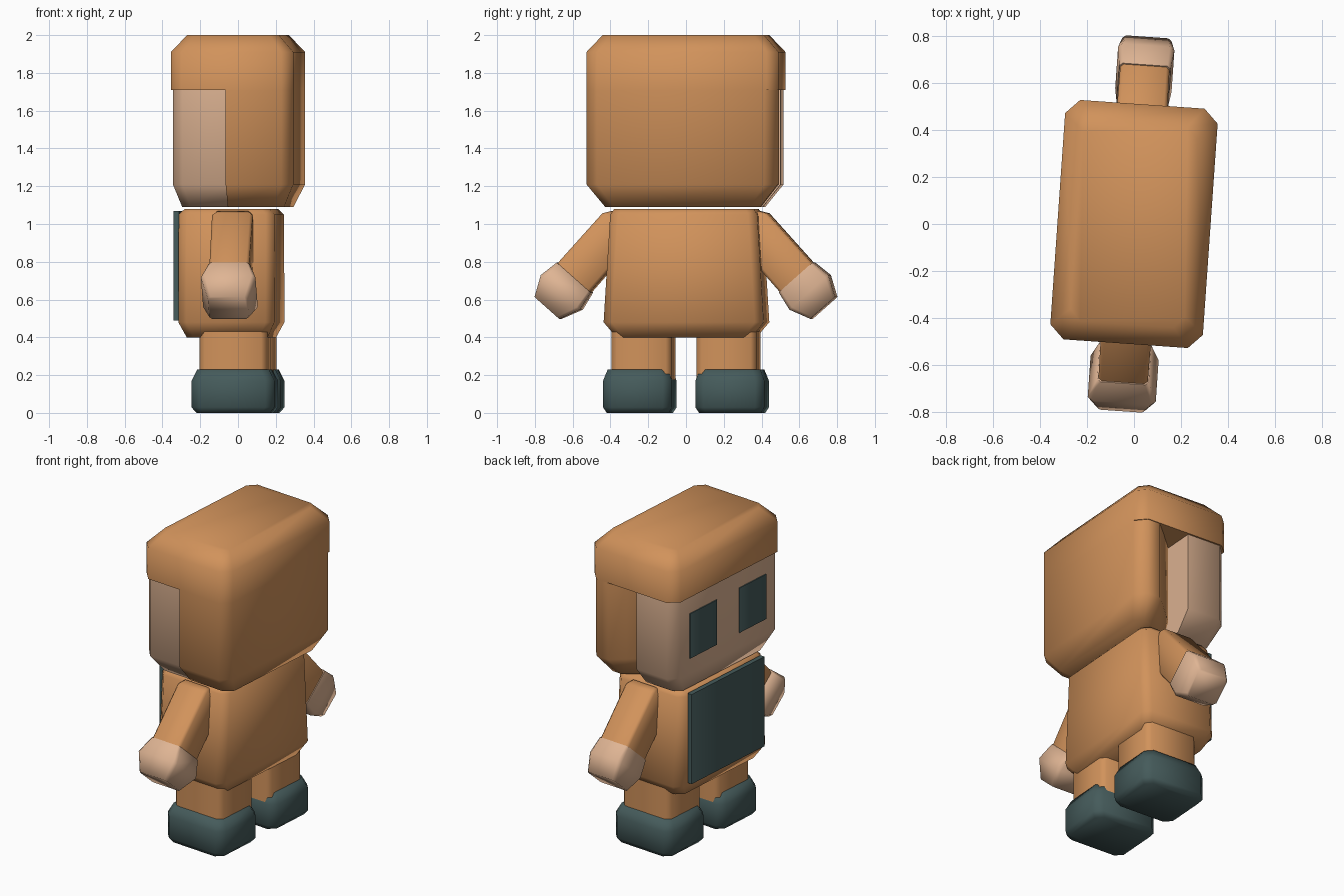
import bpy, bmesh, math
from mathutils import Matrix, Vector

cube = bpy.data.objects.get("Cube")
if cube:
    bpy.data.objects.remove(cube, do_unlink=True)


def material(name, rgb):
    m = bpy.data.materials.new(name)
    m.use_nodes = True
    col = (*rgb, 1)
    m.diffuse_color = col
    bsdf = next(n for n in m.node_tree.nodes if n.type == 'BSDF_PRINCIPLED')
    bsdf.inputs["Base Color"].default_value = col
    bsdf.inputs["Roughness"].default_value = 0.8
    return m


orange = material("orange fur", (0.64, 0.29, 0.105))
skin = material("light skin", (0.74, 0.46, 0.295))
dark = material("dark slate", (0.06, 0.105, 0.105))

# The whole figure is turned slightly about the vertical axis
TURN = Matrix.Rotation(math.radians(-4), 4, 'Z')


def octagon(hx, hy, c, cx=0, cy=0):
    """Rectangle outline with chamfered corners."""
    pts = [(hx, hy - c), (hx - c, hy), (c - hx, hy), (-hx, hy - c),
           (-hx, c - hy), (c - hx, -hy), (hx - c, -hy), (hx, c - hy)]
    return [(x + cx, y + cy) for x, y in pts]


def scaled(outline, sx, sy):
    return [(x * sx, y * sy) for x, y in outline]


def loft(name, mat, rings, place=Matrix()):
    """Join a stack of (height, outline) rings into a closed solid."""
    bm = bmesh.new()
    loops = [[bm.verts.new((x, y, z)) for x, y in outline] for z, outline in rings]
    n = len(loops[0])
    for a, b in zip(loops, loops[1:]):
        for i in range(n):
            j = (i + 1) % n
            bm.faces.new((a[i], a[j], b[j], b[i]))
    bm.faces.new(loops[0])
    bm.faces.new(loops[-1])
    bm.transform(TURN @ place)
    bmesh.ops.recalc_face_normals(bm, faces=bm.faces)
    mesh = bpy.data.meshes.new(name)
    bm.to_mesh(mesh)
    bm.free()
    mesh.materials.append(mat)
    ob = bpy.data.objects.new(name, mesh)
    bpy.context.collection.objects.link(ob)
    bpy.ops.object.select_all(action='DESELECT')
    ob.select_set(True)
    bpy.context.view_layer.objects.active = ob
    bpy.ops.object.shade_smooth_by_angle(angle=math.radians(72))


# Head: cap, flush back hair with a notch on one side, and the face block
cap = octagon(0.325, 0.51, 0.06)
loft("hair_cap", orange, [(1.71, cap), (1.91, cap), (2.0, scaled(cap, 0.75, 0.84))])

hair = [(0.325, 0.44), (0.265, 0.505), (0.18, 0.505), (0.1, 0.43), (-0.03, 0.3),
        (-0.03, -0.51), (0.265, -0.51), (0.325, -0.45)]
loft("back_hair", orange,
     [(1.09, scaled(hair, 0.83, 0.81)), (1.21, hair), (1.72, hair)])

face = [(-0.03, 0.5), (-0.26, 0.5), (-0.315, 0.44),
        (-0.315, -0.44), (-0.26, -0.5), (-0.03, -0.5)]
loft("face", skin, [(1.09, scaled(face, 0.86, 0.81)), (1.21, face), (1.72, face)])

# Torso with a flat front panel
loft("torso", orange, [
    (0.40, octagon(0.215, 0.36, 0.04, -0.035)),
    (0.48, octagon(0.255, 0.425, 0.045, -0.035)),
    (1.05, octagon(0.255, 0.39, 0.045, -0.035)),
    (1.08, octagon(0.225, 0.37, 0.04, -0.035))])
panel = octagon(0.015, 0.34, 0.002, -0.303)
loft("front_panel", dark, [(0.49, panel), (1.07, panel)])

for side, label in ((1, "a"), (-1, "b")):
    # Eye plate
    eye = octagon(0.004, 0.125, 0.001, -0.317, side * 0.23)
    loft("eye_" + label, dark, [(1.31, eye), (1.6, eye)])

    # Leg and shoe
    leg = octagon(0.18, 0.16, 0.03, 0, side * 0.225)
    loft("leg_" + label, orange, [(0.15, leg), (0.46, leg)])
    y = side * 0.245
    shoe = octagon(0.22, 0.183, 0.045, 0, y)
    loft("shoe_" + label, dark, [
        (0, octagon(0.195, 0.165, 0.04, 0, y)), (0.03, shoe),
        (0.17, shoe), (0.23, octagon(0.19, 0.16, 0.04, 0, y))])

    # Arm and hand, built along a slanted axis from the shoulder
    axis = Vector((0, side * 0.665, -0.75)).normalized()
    across = axis.cross(Vector((1, 0, 0)))
    place = Matrix.Translation((0, side * 0.4, 0.93)) @ Matrix(
        (Vector((1, 0, 0)), across, axis)).transposed().to_4x4()
    loft("arm_" + label, orange, [
        (-0.11, octagon(0.095, 0.085, 0.015)),
        (-0.07, octagon(0.108, 0.112, 0.015)),
        (0.31, octagon(0.105, 0.115, 0.015))], place)
    wide = 0.12 if side > 0 else 0.145
    loft("hand_" + label, skin, [
        (0.285, octagon(0.11, 0.12, 0.015)),
        (0.39, octagon(wide, 0.138, 0.02)),
        (0.5, octagon(0.105, 0.088, 0.015))], place)
